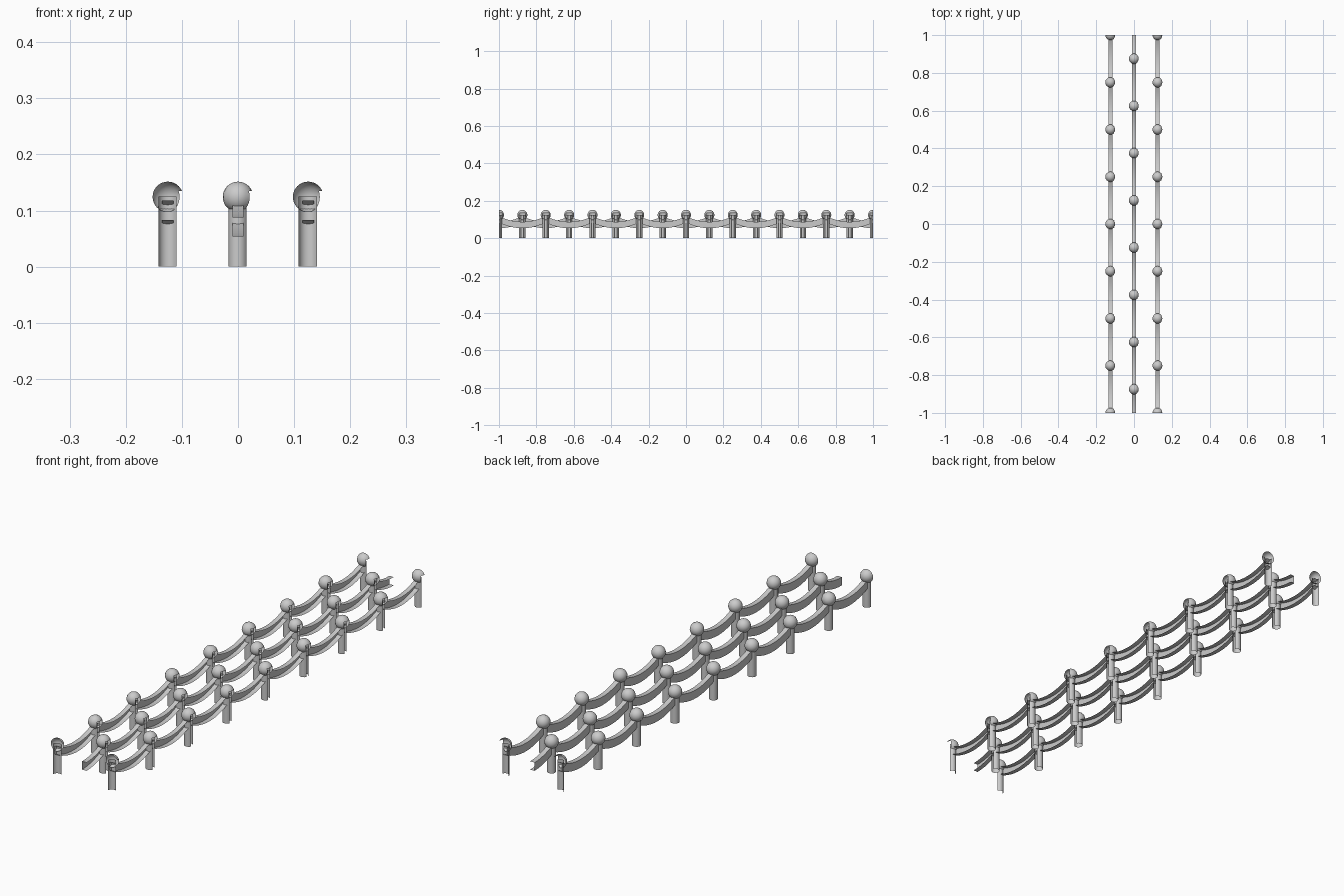
import bpy, bmesh, math

if "Cube" in bpy.data.objects:
    bpy.data.objects.remove(bpy.data.objects["Cube"])

BALL_R, BALL_Z = 0.0272, 0.1243
POST_R, POST_H = 0.0168, 0.125
BEAM_W, BEAM_H, BEAM_LOW, SAG = 0.01, 0.034, 0.0535, 0.03
SPAN = 0.25


def finish(bm, name, x, smooth=True):
    # trim everything flush at both ends of the run, leaving open cuts
    bmesh.ops.remove_doubles(bm, verts=bm.verts, dist=1e-6)
    for s in (-1, 1):
        geom = bm.verts[:] + bm.edges[:] + bm.faces[:]
        bmesh.ops.bisect_plane(bm, geom=geom, plane_co=(0, s, 0),
                               plane_no=(0, s, 0), clear_outer=True)
    me = bpy.data.meshes.new(name)
    bm.to_mesh(me)
    bm.free()
    ob = bpy.data.objects.new(name, me)
    ob.location.x = x
    bpy.context.collection.objects.link(ob)
    if smooth:
        bpy.ops.object.select_all(action='DESELECT')
        ob.select_set(True)
        bpy.context.view_layer.objects.active = ob
        bpy.ops.object.shade_smooth_by_angle(angle=math.radians(35))


def lathe(bm, profile, y, sides, offset, gap, gap_top):
    # revolve (r, z) points; leave a gap toward +x below gap_top
    rings = []
    for r, z in profile:
        rings.append([bm.verts.new((r * math.cos(2 * math.pi * (i + offset) / sides),
                                    y + r * math.sin(2 * math.pi * (i + offset) / sides), z))
                      for i in range(sides)])
    for j in range(len(rings) - 1):
        zmid = (profile[j][1] + profile[j + 1][1]) / 2
        for i in range(sides):
            a = math.degrees(2 * math.pi * (i + 0.5 + offset) / sides)
            a = abs((a + 180) % 360 - 180)
            if a < gap and zmid < gap_top:
                continue
            k = (i + 1) % sides
            bm.faces.new((rings[j][i], rings[j][k], rings[j + 1][k], rings[j + 1][i]))


def beam(bm, y0):
    # sagging channel between two posts, open on the +x side
    n, rows = 12, []
    for i in range(n + 1):
        t = -1 + 2 * i / n
        y = y0 + t * SPAN / 2
        z = BEAM_LOW + SAG * t * t
        rows.append([bm.verts.new(p) for p in ((BEAM_W, y, z + BEAM_H), (-BEAM_W, y, z + BEAM_H),
                                               (-BEAM_W, y, z), (BEAM_W, y, z))])
    for a, b in zip(rows, rows[1:]):
        for k in range(3):
            bm.faces.new((a[k], a[k + 1], b[k + 1], b[k]))


ball_profile = [(BALL_R * math.sin(math.pi * i / 16), BALL_Z - BALL_R * math.cos(math.pi * i / 16))
                for i in range(17)]
post_profile = [(POST_R, 0), (POST_R, POST_H)]

for label, x, start, count in (("left", -0.125, -1, 9), ("middle", 0, -0.875, 8), ("right", 0.125, -1, 9)):
    ys = [start + SPAN * i for i in range(count)]
    # posts
    bm = bmesh.new()
    for y in ys:
        lathe(bm, post_profile, y, 16, 0, 22, 1)
    finish(bm, label + "_posts", x)
    # ball caps
    bm = bmesh.new()
    for y in ys:
        lathe(bm, ball_profile, y, 18, 0, 39, BALL_Z + BALL_R * 0.38)
    finish(bm, label + "_ball_caps", x)
    # sagging rails
    bm = bmesh.new()
    first = -0.875 if label != "middle" else -1
    for i in range(8 if label != "middle" else 9):
        beam(bm, first + SPAN * i)
    finish(bm, label + "_rails", x)
